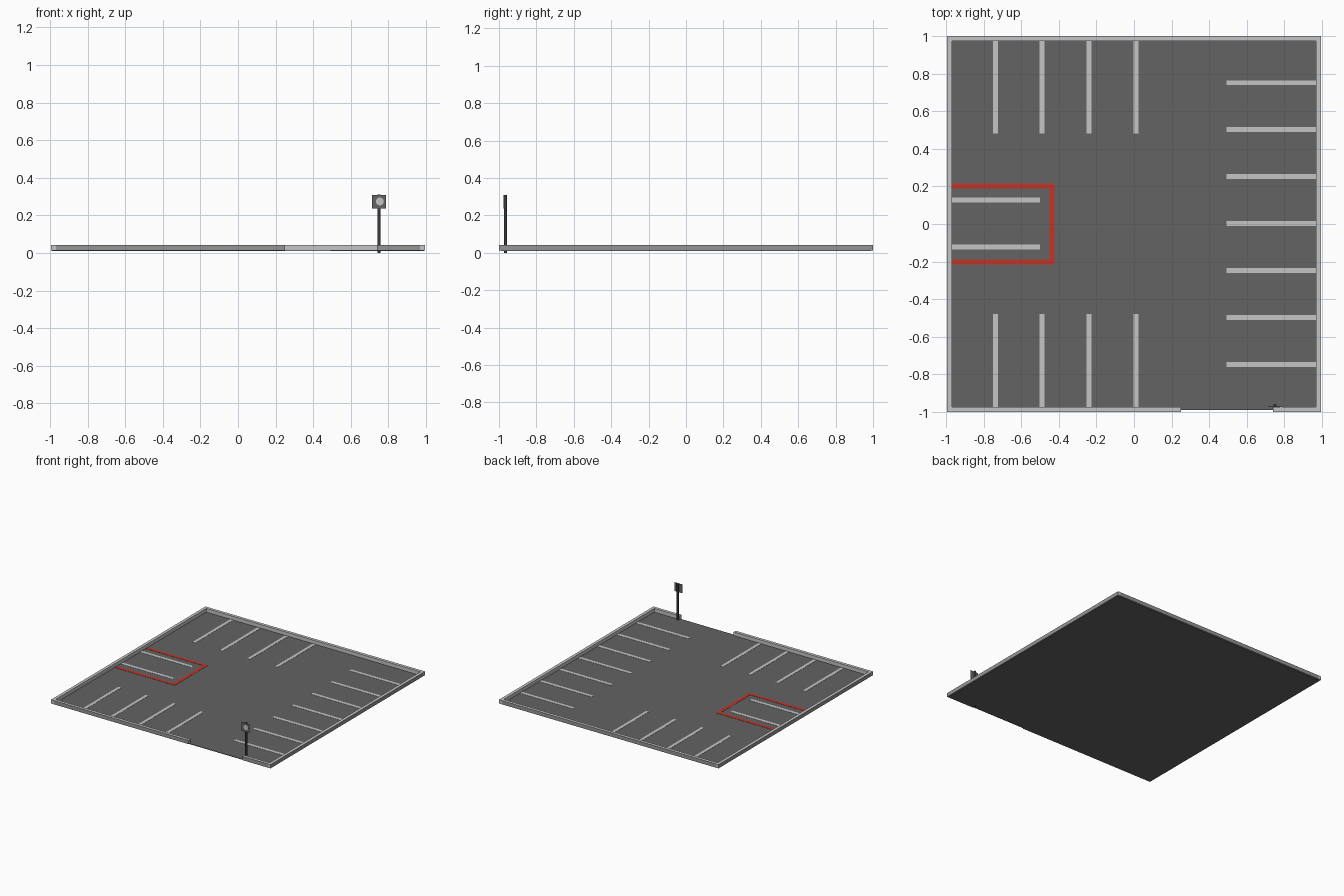
import bpy, bmesh, math
from mathutils import Vector, Matrix

if "Cube" in bpy.data.objects:
    bpy.data.objects.remove(bpy.data.objects["Cube"])


def mat(name, rgb):
    m = bpy.data.materials.new(name)
    m.diffuse_color = (*rgb, 1)
    m.use_nodes = True
    m.node_tree.nodes["Principled BSDF"].inputs["Base Color"].default_value = m.diffuse_color
    return m


ASPHALT = mat("asphalt grey", (0.125, 0.125, 0.125))
PAINT = mat("light grey", (0.56, 0.56, 0.56))
CURB = mat("curb outer grey", (0.30, 0.30, 0.30))
RED = mat("marking red", (0.55, 0.035, 0.02))
DARK = mat("post dark grey", (0.045, 0.045, 0.045))
PLATE = mat("sign grey", (0.13, 0.13, 0.13))


def finish(name, bm, *mats):
    me = bpy.data.meshes.new(name)
    bm.to_mesh(me)
    bm.free()
    for m in mats:
        me.materials.append(m)
    ob = bpy.data.objects.new(name, me)
    bpy.context.collection.objects.link(ob)
    return ob


def add_box(bm, x0, x1, y0, y1, z0, z1):
    c = Matrix.Translation(((x0 + x1) / 2, (y0 + y1) / 2, (z0 + z1) / 2))
    s = Matrix.Diagonal((x1 - x0, y1 - y0, z1 - z0, 1))
    bmesh.ops.create_cube(bm, size=1, matrix=c @ s)


def boxes(name, material, *dims):
    bm = bmesh.new()
    for d in dims:
        add_box(bm, *d)
    return finish(name, bm, material)


GZ = 0.013           # ground surface height
LZ = GZ + 0.0015     # top of painted markings
W = 0.013            # half width of a line
X, Y, T = 0.995, 1.0, 0.025

# Ground slab
boxes("ground", ASPHALT, (-0.99, 0.99, -0.99, 0.99, 0.009, GZ))


# Curbs: darker on the outward faces, light on the top and inside
def curb(name, x0, x1, y0, y1, out):
    bm = bmesh.new()
    add_box(bm, x0, x1, y0, y1, 0.012, 0.043)
    bm.normal_update()
    for f in bm.faces:
        if f.normal.dot(Vector(out)) > 0.9:
            f.material_index = 1
    finish(name, bm, PAINT, CURB)


curb("left_curb", -X, -X + T, -Y, Y, (-1, 0, 0))
curb("right_curb", X - T, X, -Y, Y, (1, 0, 0))
curb("back_curb", -X, X, Y - T, Y, (0, 1, 0))
curb("front_curb_long", -X, 0.25, -Y, -Y + T, (0, -1, 0))
curb("front_curb_short", 0.74, X, -Y, -Y + T, (0, -1, 0))

# White bay lines
cols = (-0.738, -0.49, -0.24, 0.01)
boxes("back_bay_lines", PAINT,
      *[(x - W, x + W, 0.483, 0.98, GZ, LZ) for x in cols])
boxes("front_bay_lines", PAINT,
      *[(x - W, x + W, -0.98, -0.478, GZ, LZ) for x in cols])
boxes("right_bay_lines", PAINT,
      *[(0.493, 0.972, y - W, y + W, GZ, LZ)
        for y in [0.25 * i + 0.002 for i in range(-3, 4)]])
boxes("left_bay_lines", PAINT,
      *[(-0.975, -0.5, y - W, y + W, GZ, LZ) for y in (-0.123, 0.127)])

# Red reserved area outline
boxes("reserved_outline", RED,
      (-0.975, -0.422, 0.189, 0.216, GZ, LZ),
      (-0.975, -0.422, -0.216, -0.189, GZ, LZ),
      (-0.449, -0.422, -0.189, 0.189, GZ, LZ))

# Sign post
bm = bmesh.new()
bmesh.ops.create_cone(bm, cap_ends=True, segments=12, radius1=0.008,
                      radius2=0.008, depth=0.31,
                      matrix=Matrix.Translation((0.75, -0.965, 0.155)))
post = finish("sign_post", bm, DARK)
bpy.context.view_layer.objects.active = post
post.select_set(True)
bpy.ops.object.shade_smooth_by_angle(angle=math.radians(40))

# Sign plate with a plain light disc
boxes("sign_plate", PLATE, (0.713, 0.787, -0.975, -0.972, 0.237, 0.308))
bm = bmesh.new()
bmesh.ops.create_cone(bm, cap_ends=True, segments=20, radius1=0.021,
                      radius2=0.021, depth=0.001,
                      matrix=Matrix.Translation((0.755, -0.9755, 0.274))
                      @ Matrix.Rotation(math.pi / 2, 4, 'X'))
finish("sign_disc", bm, PAINT)
